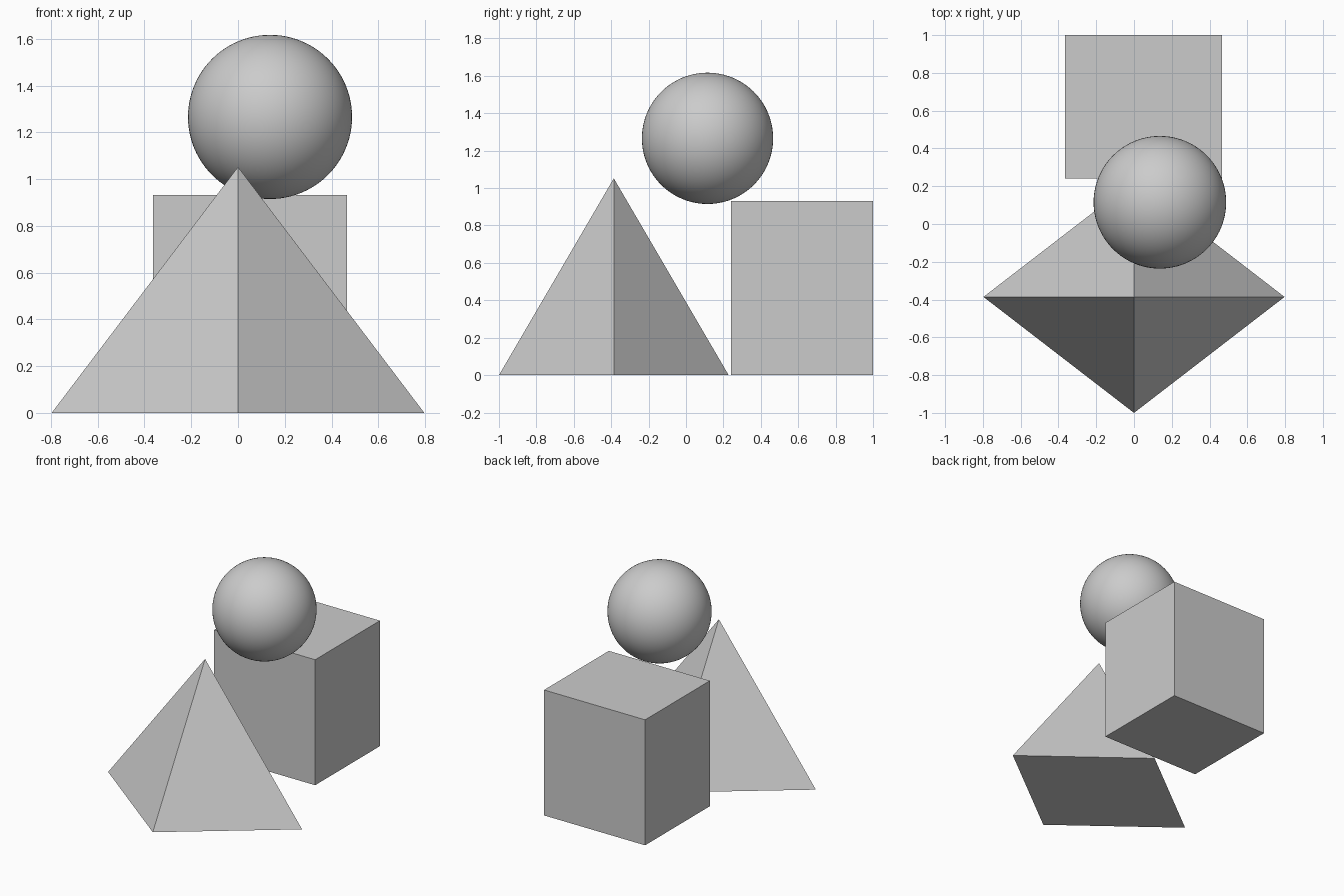
import bpy
import math

if "Cube" in bpy.data.objects:
    bpy.data.objects.remove(bpy.data.objects["Cube"])

# Four-sided pyramid, one corner facing the front
bpy.ops.mesh.primitive_cone_add(vertices=4, radius1=1, radius2=0, depth=2)
pyramid = bpy.context.object
pyramid.name = "pyramid"
pyramid.scale = (0.797, 0.614, 0.526)
pyramid.location = (0, -0.386, 0.526)

# Block behind the pyramid
bpy.ops.mesh.primitive_cube_add(size=1)
block = bpy.context.object
block.name = "block"
block.scale = (0.83, 0.76, 0.932)
block.location = (0.051, 0.62, 0.466)

# Smooth ball floating above
bpy.ops.mesh.primitive_uv_sphere_add(segments=96, ring_count=48, radius=0.351,
                                     location=(0.137, 0.115, 1.266))
ball = bpy.context.object
ball.name = "ball"
bpy.ops.object.shade_smooth_by_angle(angle=math.radians(30))
